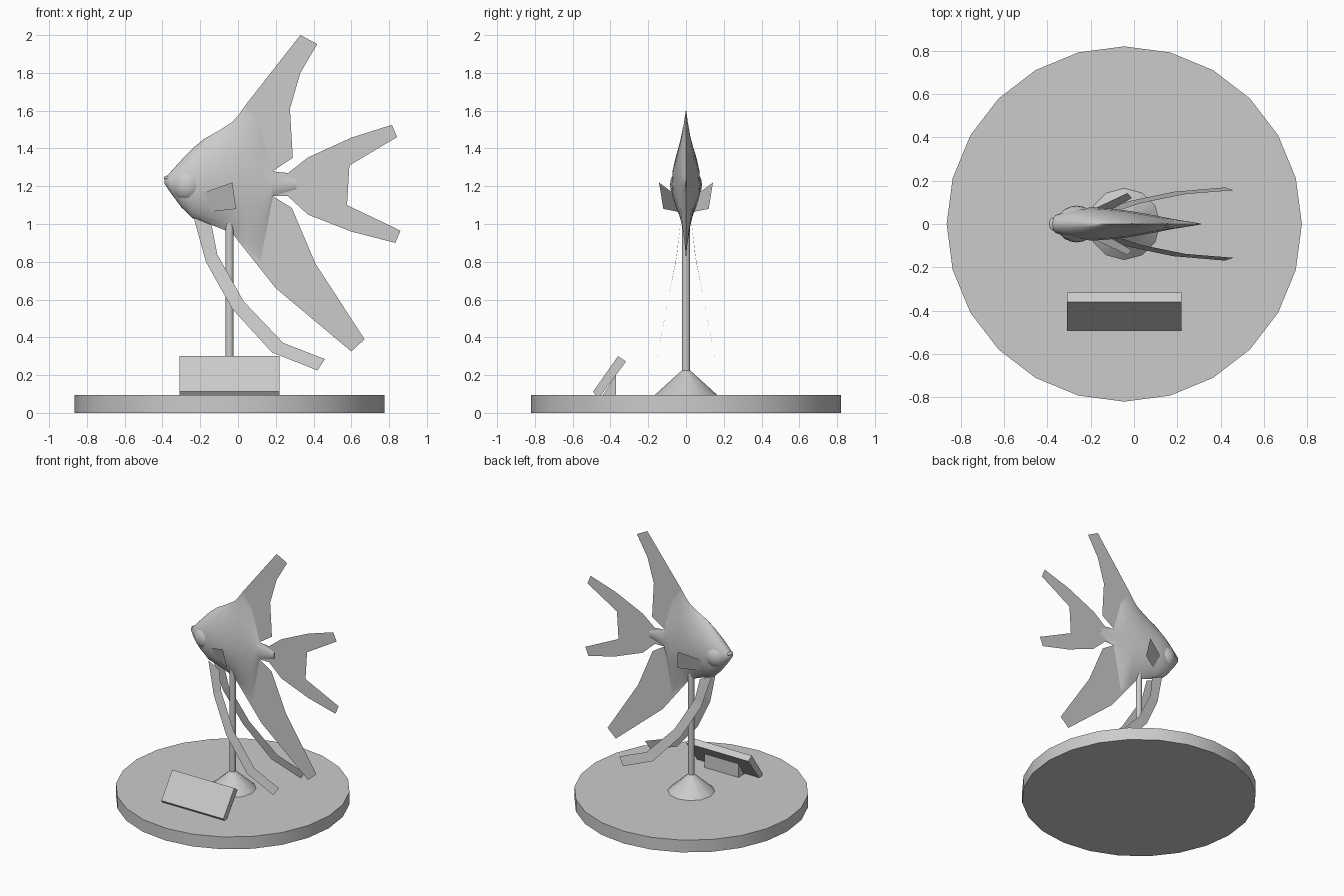
import bpy, bmesh, math

if "Cube" in bpy.data.objects:
    bpy.data.objects.remove(bpy.data.objects["Cube"])

grey = bpy.data.materials.new("plain grey")
grey.diffuse_color = (0.6, 0.6, 0.6, 1)
grey.use_nodes = True
grey.node_tree.nodes["Principled BSDF"].inputs["Base Color"].default_value = grey.diffuse_color


def finish(ob, smooth=None):
    ob.data.materials.clear()
    ob.data.materials.append(grey)
    if smooth:
        bpy.ops.object.select_all(action='DESELECT')
        ob.select_set(True)
        bpy.context.view_layer.objects.active = ob
        bpy.ops.object.shade_smooth_by_angle(angle=math.radians(smooth))
    return ob


def mesh(name, verts, faces, smooth=None, solid=True):
    me = bpy.data.meshes.new(name)
    me.from_pydata(verts, [], faces)
    ob = bpy.data.objects.new(name, me)
    bpy.context.collection.objects.link(ob)
    if solid:
        bm = bmesh.new()
        bm.from_mesh(me)
        bmesh.ops.recalc_face_normals(bm, faces=bm.faces)
        bm.to_mesh(me)
        bm.free()
    return finish(ob, smooth)


def cone(name, sides, r1, r2, z0, z1, smooth=35):
    bpy.ops.mesh.primitive_cone_add(vertices=sides, radius1=r1, radius2=r2, depth=z1 - z0,
                                    location=(-0.045, 0, (z0 + z1) / 2))
    ob = bpy.context.object
    ob.name = name
    return finish(ob, smooth)


def prism(name, profile, x0, x1):
    """Extrude a (y, z) profile along x."""
    n = len(profile)
    verts = [(x, y, z) for x in (x0, x1) for y, z in profile]
    faces = [tuple(range(n)), tuple(range(n, 2 * n))]
    faces += [(i, (i + 1) % n, (i + 1) % n + n, i + n) for i in range(n)]
    return mesh(name, verts, faces)


def sheet(name, outline):
    """Flat fin in the middle plane from an (x, z) outline."""
    return mesh(name, [(x, 0, z) for x, z in outline], [tuple(range(len(outline)))], solid=False)


# Stand
cone("base", 24, 0.82, 0.82, 0, 0.095)
cone("stand_foot", 12, 0.165, 0.022, 0.095, 0.225)
cone("stand_rod", 12, 0.022, 0.022, 0.22, 1.03)

# Tilted plaque and its support
prism("plaque", [(-0.492, 0.112), (-0.36, 0.30), (-0.317, 0.272), (-0.45, 0.095), (-0.48, 0.095)], -0.31, 0.22)
prism("plaque_support", [(-0.44, 0.095), (-0.37, 0.095), (-0.37, 0.20)], -0.19, 0.10)

# Body: lens-shaped sections (x, top, bottom, middle, half width, pinch)
sections = [(-0.388, 1.245, 1.212, 1.228, 0.018, 0.5), (-0.36, 1.272, 1.17, 1.225, 0.042, 0.5),
            (-0.30, 1.338, 1.088, 1.22, 0.062, 0.55), (-0.24, 1.40, 1.03, 1.215, 0.074, 0.65),
            (-0.18, 1.45, 1.01, 1.21, 0.076, 0.75), (-0.10, 1.495, 0.98, 1.21, 0.070, 0.9),
            (-0.03, 1.54, 0.95, 1.21, 0.062, 1.1), (0.04, 1.62, 0.87, 1.21, 0.050, 1.6),
            (0.12, 1.52, 0.80, 1.21, 0.035, 1.8), (0.185, 1.28, 1.147, 1.21, 0.022, 1.0),
            (0.31, 1.235, 1.185, 1.21, 0.002, 1.0)]
HALF = 10
ring = 2 * HALF
verts = []
for x, top, bottom, mid, w, pinch in sections:
    for k in range(ring):
        a = 2 * math.pi * k / ring
        t = math.cos(a)
        y = w * max(0, 1 - t * t) ** pinch * (1 if math.sin(a) >= 0 else -1)
        verts.append((x, y, mid + t * (top - mid if t > 0 else mid - bottom)))
faces = [(i * ring + k, i * ring + (k + 1) % ring, (i + 1) * ring + (k + 1) % ring, (i + 1) * ring + k)
         for i in range(len(sections) - 1) for k in range(ring)]
faces += [tuple(range(ring)), tuple(range((len(sections) - 1) * ring, len(sections) * ring))]
mesh("body", verts, faces, smooth=60)


def ball(name, loc, scale):
    bpy.ops.mesh.primitive_uv_sphere_add(segments=20, ring_count=12, radius=1, location=loc)
    ob = bpy.context.object
    ob.name = name
    ob.scale = scale
    finish(ob, 60)


# Bulging head sides and lips
ball("eyes", (-0.265, 0, 1.207), (0.092, 0.085, 0.094))
ball("upper_lip", (-0.374, 0, 1.244), (0.018, 0.028, 0.012))
ball("lower_lip", (-0.370, 0, 1.222), (0.018, 0.026, 0.012))

# Middle fins
sheet("dorsal_fin", [(-0.03, 1.53), (0.04, 1.63), (0.33, 2.0), (0.42, 1.953), (0.33, 1.80),
                     (0.275, 1.61), (0.29, 1.35), (0.185, 1.28), (0.08, 1.30)])
sheet("tail_fin", [(0.17, 1.28), (0.265, 1.27), (0.37, 1.352), (0.60, 1.457), (0.815, 1.525), (0.842, 1.46),
                   (0.59, 1.31), (0.577, 1.10), (0.86, 0.965), (0.833, 0.90), (0.60, 0.96),
                   (0.37, 1.05), (0.265, 1.147), (0.17, 1.147)])
sheet("anal_fin", [(0.185, 1.147), (0.285, 1.085), (0.41, 0.79), (0.67, 0.39), (0.60, 0.325),
                   (0.20, 0.66), (-0.03, 0.95), (0.05, 1.12)])

# Paired fins: trailing streamers bow outward as they descend
front_edge = [(-0.235, 1.035), (-0.17, 0.80), (-0.03, 0.55), (0.18, 0.32), (0.42, 0.225)]
back_edge = [(-0.14, 0.995), (-0.11, 0.84), (0.03, 0.59), (0.24, 0.37), (0.46, 0.285)]
spread = [(1.04, 0.025), (0.82, 0.05), (0.57, 0.10), (0.345, 0.143), (0.22, 0.17)]


def bow(z):
    for (z0, y0), (z1, y1) in zip(spread, spread[1:]):
        if z >= z1:
            return y0 + (y1 - y0) * (z - z0) / (z1 - z0)
    return spread[-1][1]


for side, s in (("left", 1), ("right", -1)):
    pts = [(x, s * bow(z), z) for x, z in front_edge + back_edge]
    mesh(side + "_streamer", pts, [(i, i + 1, i + 6, i + 5) for i in range(4)], solid=False)
    mesh(side + "_pectoral_fin", [(-0.185, s * 0.07, 1.165), (-0.03, s * 0.143, 1.22),
                                  (-0.01, s * 0.12, 1.08), (-0.145, s * 0.042, 1.065)],
         [(0, 1, 2, 3)], solid=False)
